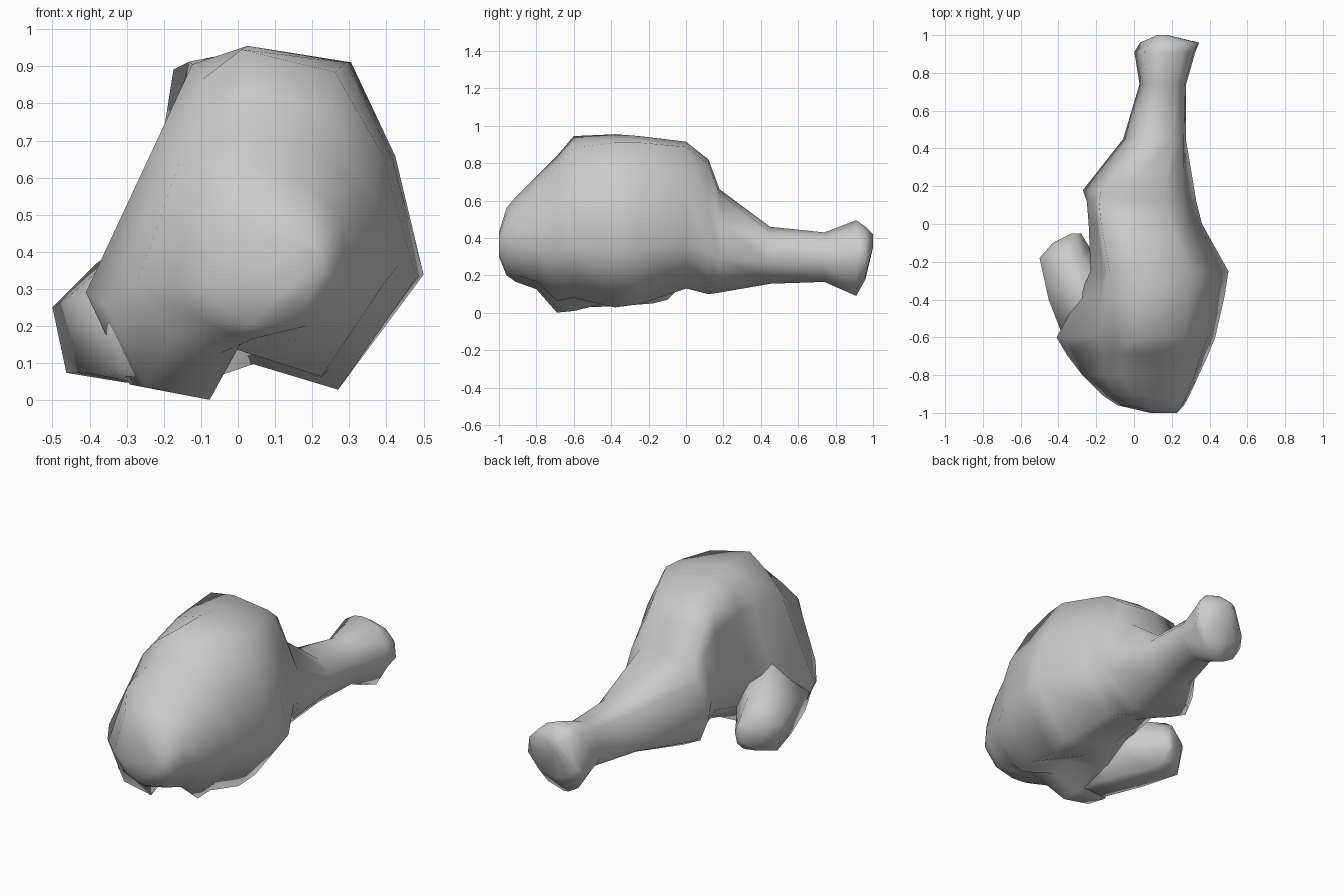
import bpy
import bmesh
from mathutils import Vector

default_cube = bpy.data.objects.get("Cube")
if default_cube:
    bpy.data.objects.remove(default_cube, do_unlink=True)


def make_material(name, colour):
    material = bpy.data.materials.new(name)
    material.use_nodes = True
    material.diffuse_color = colour
    material.node_tree.nodes["Principled BSDF"].inputs["Base Color"].default_value = colour
    return material


def loft(name, profiles, stations, material):
    """Sweep a unit cross-section along y.

    Each station gives y, left, right, bottom, top and a position
    along the list of profiles, where halves mix two neighbours.
    """
    mesh_builder = bmesh.new()
    rings = []
    for y, left, right, bottom, top, position in stations:
        index = min(int(position), len(profiles) - 2)
        ring = []
        for first, second in zip(profiles[index], profiles[index + 1]):
            shape = Vector(first).lerp(Vector(second), position - index)
            x = (left + right) / 2 + shape.x * (right - left) / 2
            z = (bottom + top) / 2 + shape.y * (top - bottom) / 2
            ring.append(mesh_builder.verts.new((x, y, z)))
        rings.append(ring)

    # Skin between neighbouring rings, then close both ends
    count = len(profiles[0])
    for near, far in zip(rings, rings[1:]):
        for i in range(count):
            j = (i + 1) % count
            mesh_builder.faces.new((near[i], near[j], far[j], far[i]))
    mesh_builder.faces.new(rings[0])
    mesh_builder.faces.new(rings[-1])
    bmesh.ops.recalc_face_normals(mesh_builder, faces=mesh_builder.faces)

    mesh = bpy.data.meshes.new(name)
    mesh_builder.to_mesh(mesh)
    mesh_builder.free()
    mesh.materials.append(material)
    mesh.shade_smooth()
    part = bpy.data.objects.new(name, mesh)
    bpy.context.collection.objects.link(part)
    return part


grey = make_material("plain grey", (0.6, 0.6, 0.6, 1))

# Plump meat with a low side bulge, tapering into the shank and its knobbly end
rear_profile = [(-.3, 1), (.45, .93), (.78, .36), (1, -.35), (.39, -1), (-.2, -.9),
                (-.5, -.78), (-.85, -.55), (-1, -.1), (-.85, .6), (-.78, .94)]
front_profile = [(0, 1), (.6, .87), (.9, .4), (1, -.25), (.55, -.85), (-.05, -.64),
                 (-.25, -1), (-.72, -.93), (-1, -.4), (-.48, .6), (-.25, .83)]
round_profile = [Vector(point).normalized() for point in front_profile]
body_stations = [
    (-1, .08, .23, .3, .43, 2),
    (-.96, -.1, .27, .2, .56, 2),
    (-.91, -.18, .3, .165, .62, 2),
    (-.8, -.29, .35, .12, .73, 1.7),
    (-.69, -.36, .395, 0, .84, 1.1),
    (-.6, -.41, .43, .01, .945, 1),
    (-.38, -.29, .48, 0, .955, .4),
    (-.25, -.23, .5, .04, .945, .1),
    (0, -.24, .36, .13, .915, 0),
    (.12, -.25, .33, .1, .82, 0),
    (.18, -.27, .32, .1, .66, .2),
    (.45, -.07, .28, .155, .46, 2),
    (.74, .02, .28, .165, .43, 2),
    (.91, -.01, .33, .09, .495, 2),
    (.96, .02, .35, .18, .46, 2),
    (1, .12, .18, .35, .42, 2),
]
loft("meat_and_shank", [rear_profile, front_profile, round_profile], body_stations, grey)

# Free tip of the side bulge
tip_profile = [(-.2, 1), (.5, .8), (1, .1), (.45, -1),
               (-.3, -.92), (-.75, -.85), (-1, .25)]
inner_profile = [(0, .8), (.5, .7), (.9, .1), (.45, -.95),
                 (-.3, -.9), (-.7, -.7), (-.95, 0)]
tip_stations = [
    (-.66, -.36, 0, .02, .42, 1),
    (-.4, -.455, -.03, .03, .46, .3),
    (-.18, -.5, -.2, .05, .37, 0),
    (-.1, -.43, -.25, .07, .31, 0),
    (-.05, -.33, -.28, .12, .23, 0),
]
loft("bulge_tip", [tip_profile, inner_profile], tip_stations, grey)
